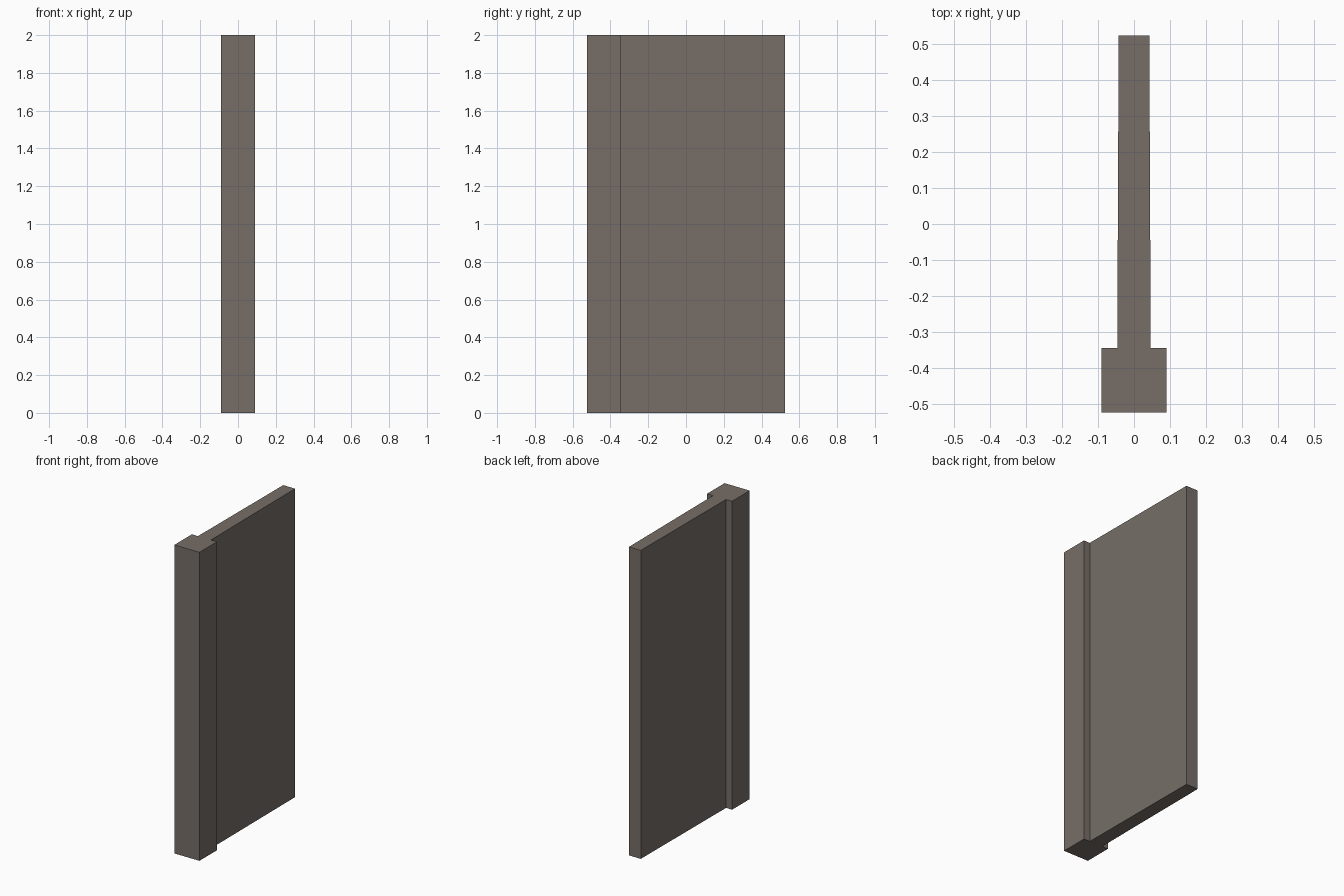
import bpy, bmesh

if "Cube" in bpy.data.objects:
    bpy.data.objects.remove(bpy.data.objects["Cube"])

HEIGHT = 2.0

stone = bpy.data.materials.new("warm grey stone")
stone.diffuse_color = (0.180, 0.155, 0.135, 1)
stone.use_nodes = True
stone.node_tree.nodes["Principled BSDF"].inputs["Base Color"].default_value = stone.diffuse_color

# Half of the T-shaped plan: square post at the front, slightly tapering panel behind
half = [(0.09, -0.524), (0.09, -0.344), (0.0465, -0.344), (0.0425, 0.524)]
plan = half + [(-x, y) for x, y in reversed(half)]

# Extrude the plan upwards into one closed wall section
bm = bmesh.new()
base = bm.faces.new([bm.verts.new((x, y, 0)) for x, y in plan])
top = bmesh.ops.extrude_face_region(bm, geom=[base], use_keep_orig=True)["geom"]
bmesh.ops.translate(bm, vec=(0, 0, HEIGHT),
                    verts=[g for g in top if isinstance(g, bmesh.types.BMVert)])
bmesh.ops.recalc_face_normals(bm, faces=bm.faces)

mesh = bpy.data.meshes.new("wall_panel_with_post")
bm.to_mesh(mesh)
bm.free()
mesh.materials.append(stone)
wall = bpy.data.objects.new("wall_panel_with_post", mesh)
bpy.context.collection.objects.link(wall)
